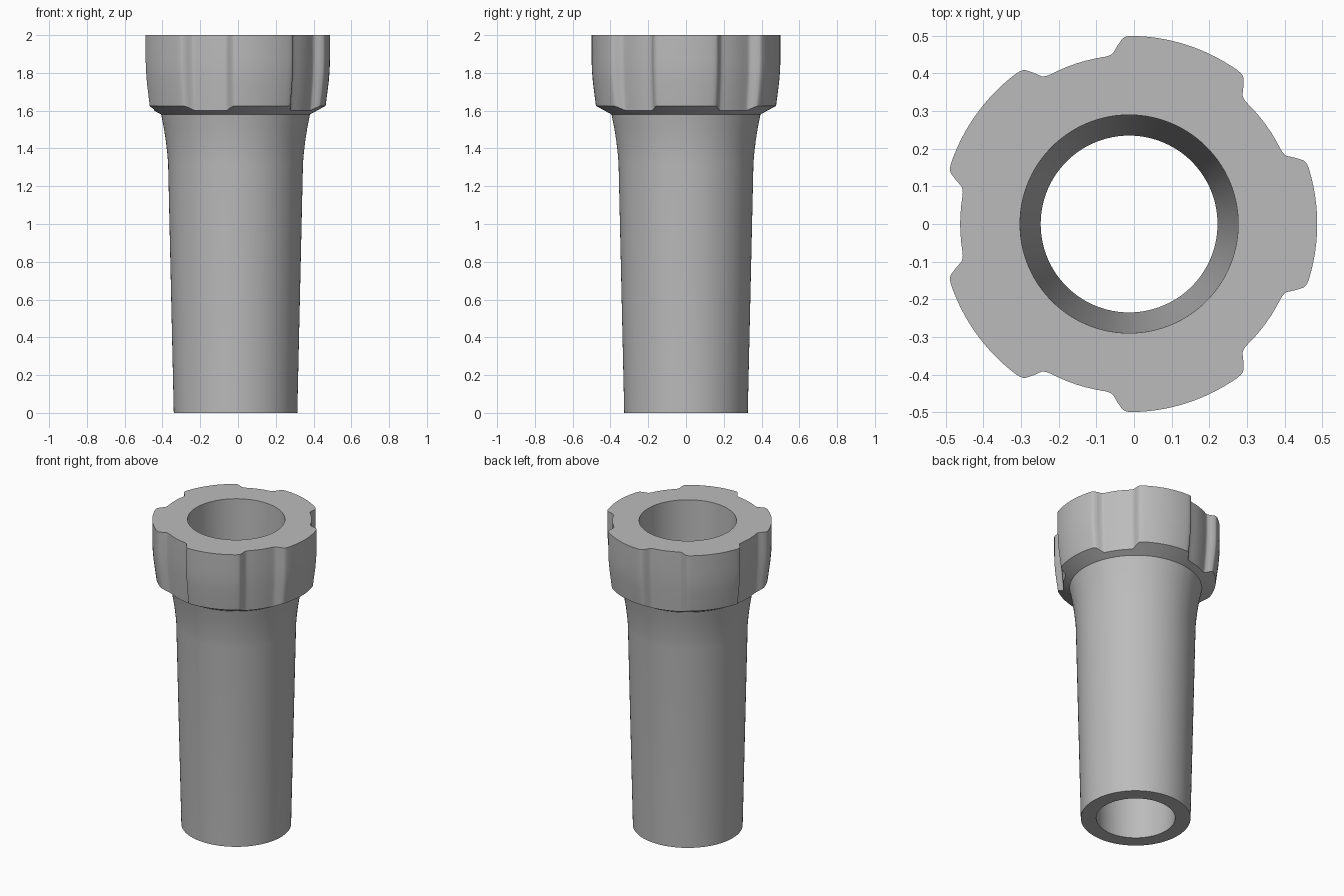
import bpy, bmesh, math

cube = bpy.data.objects.get("Cube")
if cube:
    bpy.data.objects.remove(cube, do_unlink=True)

AXIS_X = -0.013
LOBES = 5

# Half of one lobe: degrees from the lobe centre and share of lobe height
half_lobe = [(a, 1.0) for a in (0, 3, 6, 9, 12, 15, 17.2)]
half_lobe += [(18.4, 0.98), (19.3, 0.94), (20.1, 0.86), (21.8, 0.5), (23.3, 0.15),
              (24.2, 0.06), (25.2, 0.02), (26.5, 0.0), (29.5, 0.0), (33, 0.0)]
sector = [(-a, w) for a, w in reversed(half_lobe[1:])] + half_lobe + [(36, 0.0)]
outline = [(math.radians(a + 360 / LOBES * i), w) for i in range(LOBES) for a, w in sector]


def ring(bm, valley, lobe, height):
    """Closed ring whose radius blends from valley to lobe; height may depend on radius."""
    verts = []
    for angle, weight in outline:
        r = valley + (lobe - valley) * weight
        z = height(r) if callable(height) else height
        verts.append(bm.verts.new((AXIS_X + r * math.cos(angle), r * math.sin(angle), z)))
    return verts


def round_ring(bm, radius, z):
    return ring(bm, radius, radius, z)


bm = bmesh.new()
rings = []

# Tapered barrel flaring out below the collar
for radius, z in [(0.327, 0), (0.357, 1.32), (0.361, 1.37), (0.369, 1.44),
                  (0.38, 1.51), (0.394, 1.58)]:
    rings.append(round_ring(bm, radius, z))

# Lobed collar: chamfered underside, then the side wall
rings.append(ring(bm, 0.432, 0.477, lambda r: 1.58 + 0.55 * (r - 0.394)))
for valley, lobe, z in [(0.444, 0.493, 1.75), (0.447, 0.498, 1.81),
                        (0.449, 0.5, 1.87), (0.449, 0.5, 2.0)]:
    rings.append(ring(bm, valley, lobe, z))

# Tapered bore from top to bottom
rings.append(round_ring(bm, 0.29, 2.0))
rings.append(round_ring(bm, 0.235, 0))

# Skin all rings into one closed shell
n = len(outline)
for lower, upper in zip(rings, rings[1:] + rings[:1]):
    for i in range(n):
        j = (i + 1) % n
        bm.faces.new((lower[i], lower[j], upper[j], upper[i]))
bmesh.ops.recalc_face_normals(bm, faces=bm.faces)

mesh = bpy.data.meshes.new("lobed_sleeve")
bm.to_mesh(mesh)
bm.free()
body = bpy.data.objects.new("lobed_sleeve", mesh)
bpy.context.collection.objects.link(body)

# Plain grey material
grey = bpy.data.materials.new("plain_grey")
grey.use_nodes = True
colour = (0.5, 0.5, 0.5, 1)
grey.diffuse_color = colour
grey.node_tree.nodes["Principled BSDF"].inputs["Base Color"].default_value = colour
mesh.materials.append(grey)

# Smooth walls with sharp rims
bpy.ops.object.select_all(action='DESELECT')
body.select_set(True)
bpy.context.view_layer.objects.active = body
bpy.ops.object.shade_smooth_by_angle(angle=math.radians(25))
